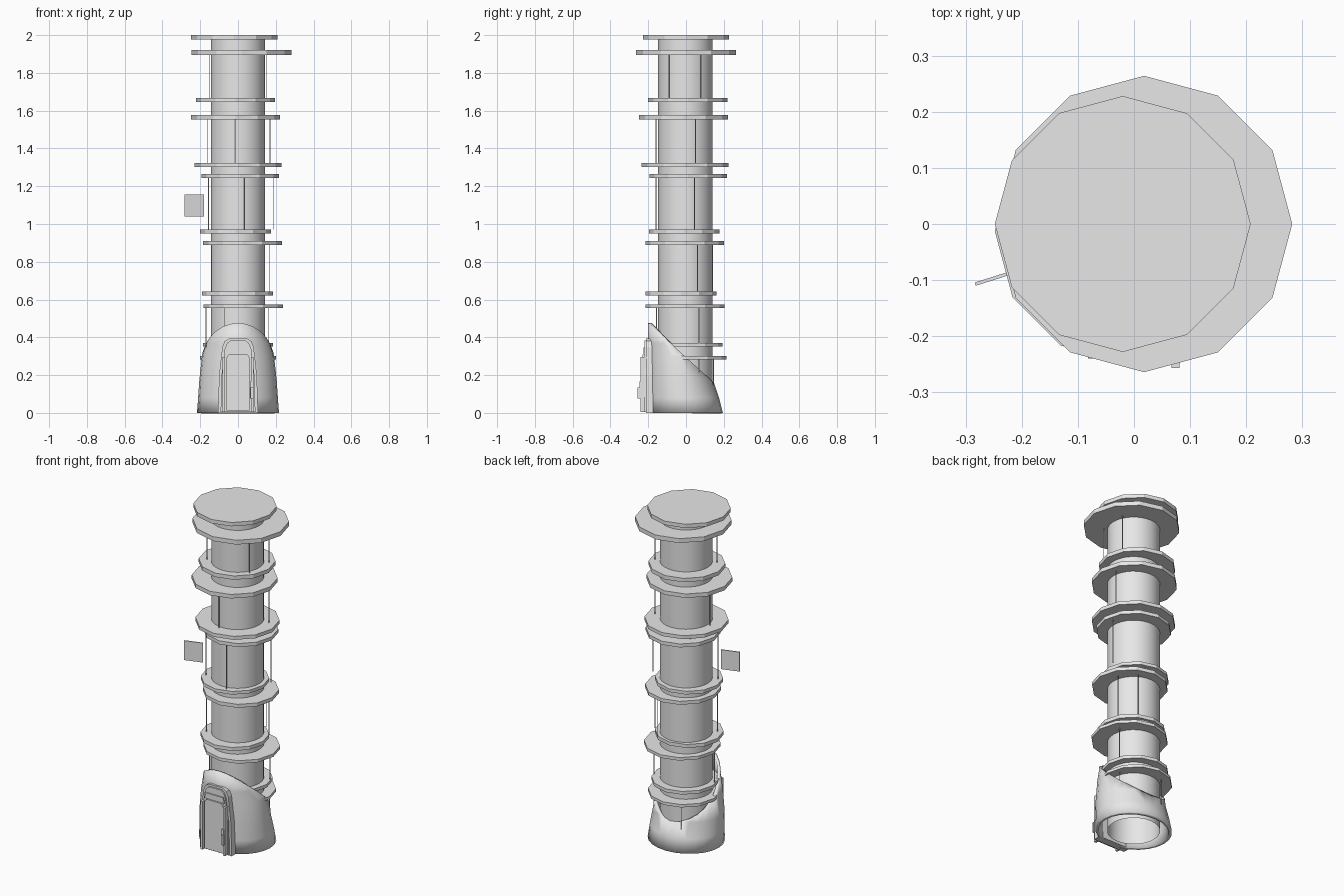
import bpy, bmesh, math
from mathutils import Vector

old = bpy.data.objects.get("Cube")
if old:
    bpy.data.objects.remove(old, do_unlink=True)

grey = bpy.data.materials.new("plain_grey")
grey.use_nodes = True
grey.diffuse_color = (0.8, 0.8, 0.8, 1)
grey.node_tree.nodes["Principled BSDF"].inputs["Base Color"].default_value = (0.8, 0.8, 0.8, 1)


def finish(name, bm, smooth=False):
    mesh = bpy.data.meshes.new(name)
    bm.to_mesh(mesh)
    bm.free()
    obj = bpy.data.objects.new(name, mesh)
    bpy.context.collection.objects.link(obj)
    mesh.materials.append(grey)
    if smooth:
        bpy.ops.object.select_all(action="DESELECT")
        obj.select_set(True)
        bpy.context.view_layer.objects.active = obj
        bpy.ops.object.shade_smooth_by_angle(angle=math.radians(35))
    return obj


def cylinder(name, x, y, z0, z1, r, sides, caps=True, smooth=False):
    bm = bmesh.new()
    bmesh.ops.create_cone(bm, cap_ends=caps, segments=sides, radius1=r, radius2=r, depth=z1 - z0)
    bmesh.ops.translate(bm, verts=bm.verts, vec=(x, y, (z0 + z1) / 2))
    return finish(name, bm, smooth)


def plate(name, half, y0, y1):
    """Symmetric door-shaped outline (x, z), extruded from y0 (front) to y1."""
    outline = half + [(-x, z) for x, z in reversed(half)]
    bm = bmesh.new()
    face = bm.faces.new([bm.verts.new((x, y0, z)) for x, z in outline])
    new = bmesh.ops.extrude_face_region(bm, geom=[face])["geom"]
    bmesh.ops.translate(bm, verts=[v for v in new if isinstance(v, bmesh.types.BMVert)], vec=(0, y1 - y0, 0))
    bmesh.ops.recalc_face_normals(bm, faces=bm.faces)
    return finish(name, bm)


def box(name, centre, size, turn=0):
    bm = bmesh.new()
    bmesh.ops.create_cube(bm, size=1)
    bmesh.ops.scale(bm, verts=bm.verts, vec=size)
    obj = finish(name, bm)
    obj.location = centre
    obj.rotation_euler.z = turn
    return obj


# Central column, open at the bottom
cylinder("column", 0, -0.003, 0, 1.99, 0.144, 32, caps=False, smooth=True)

# Twelve-sided ledges: x, y, bottom, top, radius
ledges = [
    (-0.02, 0, 1.977, 2.0, 0.228), (0.018, 0, 1.894, 1.92, 0.264),
    (-0.013, 0.01, 1.645, 1.668, 0.21), (-0.013, -0.013, 1.553, 1.577, 0.235),
    (0, -0.005, 1.302, 1.323, 0.23), (0.011, 0.011, 1.244, 1.265, 0.205),
    (-0.013, -0.01, 0.951, 0.97, 0.187), (0.024, -0.007, 0.89, 0.911, 0.208),
    (-0.003, -0.026, 0.621, 0.642, 0.188), (0.028, -0.005, 0.555, 0.573, 0.21),
    (0, 0.008, 0.351, 0.37, 0.185), (0, 0.014, 0.283, 0.3, 0.2),
]
for i, ledge in enumerate(ledges):
    cylinder(f"ledge_{i + 1}", *ledge, 12)

# Thin rods joining one pair of ledges to the next
rods = [
    [(0.15, 0.08), (-0.15, -0.08), (0.14, -0.09)],
    [(-0.015, -0.16), (0.17, 0.05), (-0.16, 0)],
    [(0.035, -0.16), (0.187, 0.045), (-0.157, -0.08)],
    [(0.165, 0.06), (-0.14, -0.1), (0.09, 0.14)],
    [(0.163, 0.07), (-0.17, -0.03), (-0.07, -0.155)],
    [(0.16, 0.07), (-0.07, 0.145)],
]
for i, group in enumerate(rods):
    top = ledges[2 * i + 1][2]
    bottom = ledges[2 * i + 2][3] if i < 5 else 0.05
    for j, (x, y) in enumerate(group):
        cylinder(f"rod_{i + 1}_{j + 1}", x, y, bottom, top, 0.0025, 6)

# Base shell: tapering oval rings (z, half width, back y), cut on a slant
bm = bmesh.new()
front, sides, rings = -0.2, 24, []
for z, rx, back in [(0, 0.217, 0.195), (0.08, 0.211, 0.175), (0.17, 0.205, 0.145),
                    (0.3, 0.191, 0.14), (0.37, 0.177, 0.14), (0.5, 0.163, 0.14)]:
    cy, ry = (front + back) / 2, (back - front) / 2
    angles = [2 * math.pi * k / sides for k in range(sides)]
    rings.append([bm.verts.new((rx * math.cos(a), cy + ry * math.sin(a), z)) for a in angles])
for low, high in zip(rings, rings[1:]):
    for k in range(sides):
        n = (k + 1) % sides
        bm.faces.new((low[k], low[n], high[n], high[k]))
bmesh.ops.bisect_plane(bm, geom=bm.verts[:] + bm.edges[:] + bm.faces[:],
                       plane_co=Vector((0, -0.19, 0.467)), plane_no=Vector((0, 0.3, 0.33)),
                       clear_outer=True)
shell = finish("base_shell", bm, smooth=True)
wall = shell.modifiers.new("wall", "SOLIDIFY")
wall.thickness = 0.018
wall.offset = -1

# Door surround in stepped layers, with the door panel and side rails
plate("door_surround", [(0.106, 0), (0.1, 0.2), (0.083, 0.35), (0.07, 0.38), (0.045, 0.395)], -0.211, -0.165)
plate("door_frame", [(0.092, 0.005), (0.087, 0.2), (0.07, 0.34), (0.057, 0.37), (0.04, 0.383)], -0.219, -0.2)
plate("door_panel", [(0.062, 0.012), (0.062, 0.29), (0.05, 0.31)], -0.231, -0.21)
plate("door_lintel", [(0.066, 0.312), (0.058, 0.345)], -0.226, -0.21)
for side, x in (("left", 0.075), ("right", -0.075)):
    box(f"{side}_door_rail", (x, -0.225, 0.15), (0.014, 0.03, 0.29))

# Door handle
box("handle_plate", (0.07, -0.241, 0.12), (0.012, 0.012, 0.09))
box("handle_grip", (0.074, -0.251, 0.105), (0.014, 0.012, 0.06))

# Small sign standing out beside the column
box("side_sign", (-0.232, -0.091, 1.097), (0.107, 0.006, 0.117), math.atan2(0.032, 0.101))
